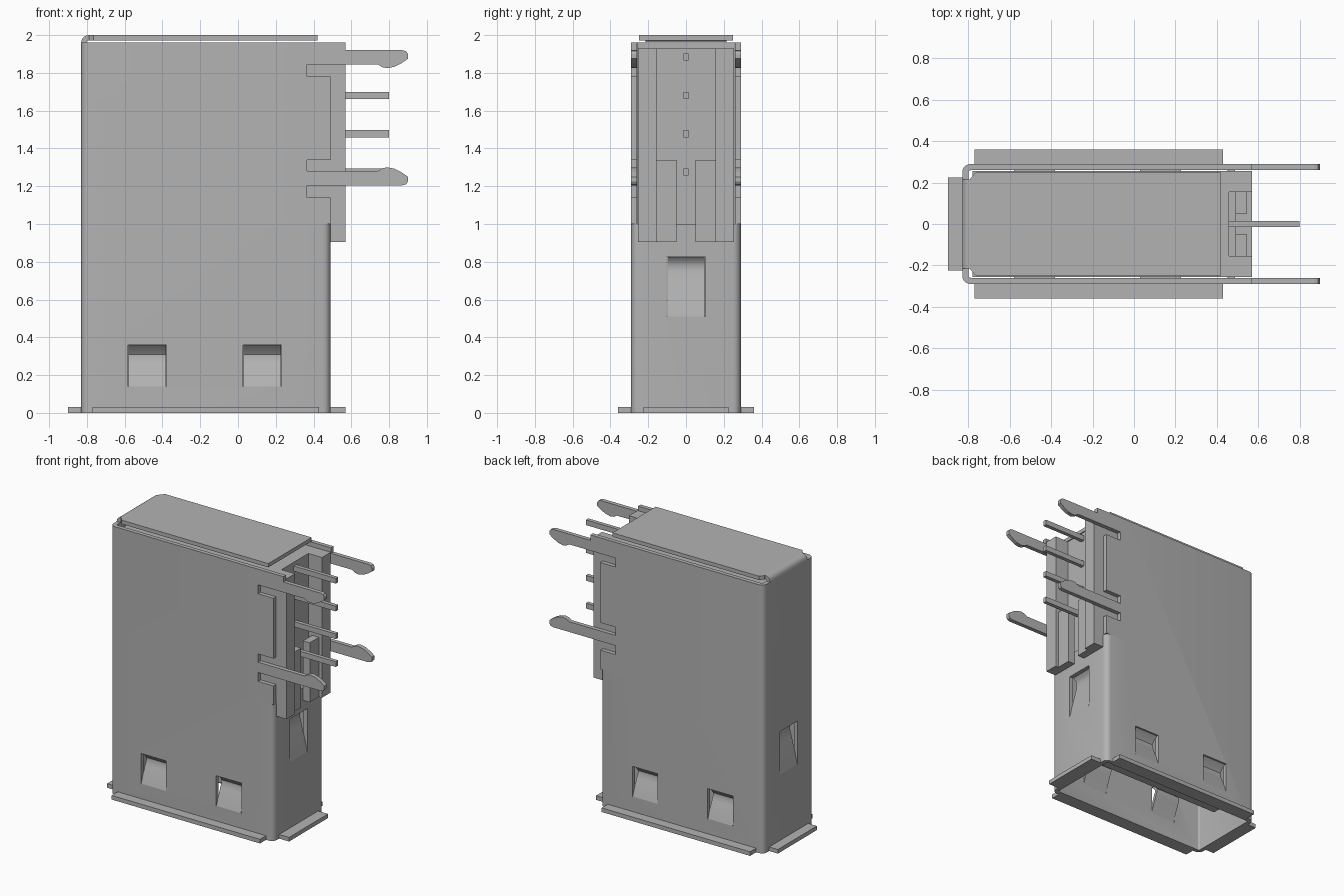
import bpy, bmesh, math
from mathutils import Matrix, Vector

cube = bpy.data.objects.get("Cube")
if cube:
    bpy.data.objects.remove(cube, do_unlink=True)

GREY = (0.45, 0.45, 0.45, 1.0)
metal = bpy.data.materials.new("plain grey")
metal.use_nodes = True
metal.diffuse_color = GREY
metal.node_tree.nodes["Principled BSDF"].inputs["Base Color"].default_value = GREY

X0, X1, Y, T = -0.83, 0.49, 0.29, 0.03   # shell outline and sheet thickness
XC = (X0 + X1) / 2


def finish(name, bm, smooth=False):
    bmesh.ops.recalc_face_normals(bm, faces=bm.faces)
    mesh = bpy.data.meshes.new(name)
    bm.to_mesh(mesh)
    bm.free()
    obj = bpy.data.objects.new(name, mesh)
    bpy.context.collection.objects.link(obj)
    mesh.materials.append(metal)
    if smooth:
        smooth_edges(obj)
    return obj


def smooth_edges(obj):
    bpy.ops.object.select_all(action='DESELECT')
    obj.select_set(True)
    bpy.context.view_layer.objects.active = obj
    bpy.ops.object.shade_smooth_by_angle(angle=math.radians(35))


def add_box(bm, xs, ys, zs):
    size = [b - a for a, b in (xs, ys, zs)]
    mid = [(a + b) / 2 for a, b in (xs, ys, zs)]
    bmesh.ops.create_cube(bm, size=1, matrix=Matrix.Translation(mid) @ Matrix.Diagonal((*size, 1)))


def box(name, xs, ys, zs):
    bm = bmesh.new()
    add_box(bm, xs, ys, zs)
    return finish(name, bm)


def extrude(name, pts, lo, hi, place, smooth=False):
    """Extrude a 2D outline; place(u, v, w) maps it into space."""
    bm = bmesh.new()
    face = bm.faces.new([bm.verts.new(place(u, v, lo)) for u, v in pts])
    new = bmesh.ops.extrude_face_region(bm, geom=[face])["geom"]
    shift = Vector(place(0, 0, hi)) - Vector(place(0, 0, lo))
    bmesh.ops.translate(bm, vec=shift, verts=[g for g in new if isinstance(g, bmesh.types.BMVert)])
    return finish(name, bm, smooth)


def side(u, v, w):      # outline in x-z, extruded along y
    return (u, w, v)


def flat(u, v, w):      # outline in x-y, extruded along z
    return (u, v, w)


def rounded(inset, r, steps=5):
    hx, hy = (X1 - X0) / 2 - inset - r, Y - inset - r
    pts = []
    for i, (sx, sy) in enumerate([(1, 1), (-1, 1), (-1, -1), (1, -1)]):
        for k in range(steps + 1):
            a = math.pi / 2 * (i + k / steps)
            pts.append((XC + sx * hx + r * math.cos(a), sy * hy + r * math.sin(a)))
    return pts


# Hollow sheet metal shell
bm = bmesh.new()
rings = [[bm.verts.new((x, y, z)) for x, y in rounded(i, r)]
         for i, r, z in ((0, 0.04, 0), (0, 0.04, 1.96), (T, 0.012, 1.96), (T, 0.012, 0))]
n = len(rings[0])
for a in range(4):
    p, q = rings[a], rings[(a + 1) % 4]
    for i in range(n):
        j = (i + 1) % n
        bm.faces.new((p[i], p[j], q[j], q[i]))
shell = finish("shell", bm)

# Openings for the upper pin side and the contact springs
SPRING_X = (-0.48, 0.128)
SPRING_W = 0.102
cut = bmesh.new()
add_box(cut, (0.30, 0.8), (-0.5, 0.5), (1.0, 2.2))
for s in (-1, 1):
    for x in SPRING_X:
        add_box(cut, (x - SPRING_W, x + SPRING_W), (s * 0.29 - 0.08, s * 0.29 + 0.08), (0.14, 0.36))
    wall = XC + s * (X1 - XC)
    add_box(cut, (wall - 0.08, wall + 0.08), (-SPRING_W, SPRING_W), (0.51, 0.825))
cutter = finish("opening_cutter", cut)
cutter.hide_render = True
cutter.hide_viewport = True
mod = shell.modifiers.new("openings", 'BOOLEAN')
mod.object = cutter
mod.solver = 'EXACT'
bpy.context.view_layer.objects.active = shell
shell.select_set(True)
bpy.ops.object.modifier_apply(modifier="openings")
bpy.data.objects.remove(cutter, do_unlink=True)
smooth_edges(shell)

# Contact springs: strips bent into the shell
LOW = [(0, 0.14), (0.02, 0.2), (0.045, 0.26), (0.058, 0.29), (0.058, 0.31), (0.04, 0.335), (0.012, 0.36)]
HIGH = [(0, 0.51), (0.02, 0.6), (0.045, 0.7), (0.058, 0.75), (0.06, 0.78), (0.05, 0.805), (0.03, 0.825)]


def spring(name, curve, place):
    outline = curve + [(d + T * 0.8, z) for d, z in reversed(curve)]
    extrude(name, outline, -SPRING_W + 0.003, SPRING_W - 0.003, place, True)


for s, label in ((-1, "front"), (1, "back")):
    for i, x in enumerate(SPRING_X):
        spring(f"{label}_spring_{i + 1}", LOW, lambda d, z, w: (x + w, s * (Y - d), z))
for s, label in ((-1, "right"), (1, "left")):
    spring(f"{label}_spring", HIGH, lambda d, z, w: (XC + s * ((X1 - X0) / 2 - d), w, z))

# Upper side walls with slots and hooked mounting legs
hook = [(0.74, 0), (0.765, -0.015), (0.79, -0.02), (0.83, -0.012), (0.865, 0.006), (0.9, 0.03),
        (0.9, 0.055), (0.89, 0.07), (0.87, 0.075)]
lower_leg = [(x, 1.28 - z) for x, z in reversed(hook)]
upper_leg = [(x, 1.845 + z) for x, z in hook]
wall = ([(0.30, 1.0), (X1, 1.0), (X1, 1.14), (0.365, 1.14), (0.365, 1.205)] + lower_leg
        + [(0.365, 1.28), (0.365, 1.34), (X1, 1.34), (X1, 1.78), (0.365, 1.78), (0.365, 1.845)]
        + upper_leg + [(0.57, 1.92), (0.57, 1.96), (0.30, 1.96)])
extrude("front_leg_wall", wall, -Y, -Y + T, side)
extrude("back_leg_wall", wall, Y - T, Y, side)

# Folded top flap and its bend
arc = [math.pi / 2 * k / 5 for k in range(6)]
bend = [(X0 + 0.04 - 0.04 * math.cos(a), 1.96 + 0.04 * math.sin(a)) for a in arc]
bend += [(X0 + 0.04 - 0.012 * math.cos(a), 1.96 + 0.012 * math.sin(a)) for a in reversed(arc)]
extrude("top_bend", bend, -0.215, 0.215, side, True)
flap = [(-0.79, 0.22), (-0.765, 0.25), (0.42, 0.25)]
extrude("top_flap", flap + [(x, -y) for x, y in reversed(flap)], 1.972, 2.0, flat)

# Flanges round the mouth
for s, label in ((-1, "front"), (1, "back")):
    box(f"{label}_flange", (-0.77, 0.43), sorted((s * 0.28, s * 0.36)), (0, T))
box("right_flange", (-0.9, -0.82), (-0.225, 0.225), (0, T))
box("left_flange", (0.48, 0.57), (-0.225, 0.225), (0, T))

# Insulator: core, tongue, posts and lower guide blocks
box("insulator_core", (-0.78, 0.46), (-0.255, 0.255), (1.0, 1.93))
box("insulator_tongue", (-0.70, 0.36), (0.02, 0.19), (0.14, 1.0))
for s, label in ((-1, "front"), (1, "back")):
    ys = sorted((s * 0.155, s * 0.255))
    box(f"{label}_post_upper", (0.46, 0.57), ys, (1.0, 1.93))
    box(f"{label}_post_lower", (X1, 0.57), ys, (0.905, 1.0))
    box(f"{label}_guide_block", (X1, 0.545), sorted((s * 0.05, s * 0.155)), (0.905, 1.34))

# Four contact pins
for i in range(4):
    z = 1.275 + 0.203 * i
    box(f"pin_{i + 1}", (0.44, 0.8), (-0.014, 0.014), (z - 0.019, z + 0.019))
